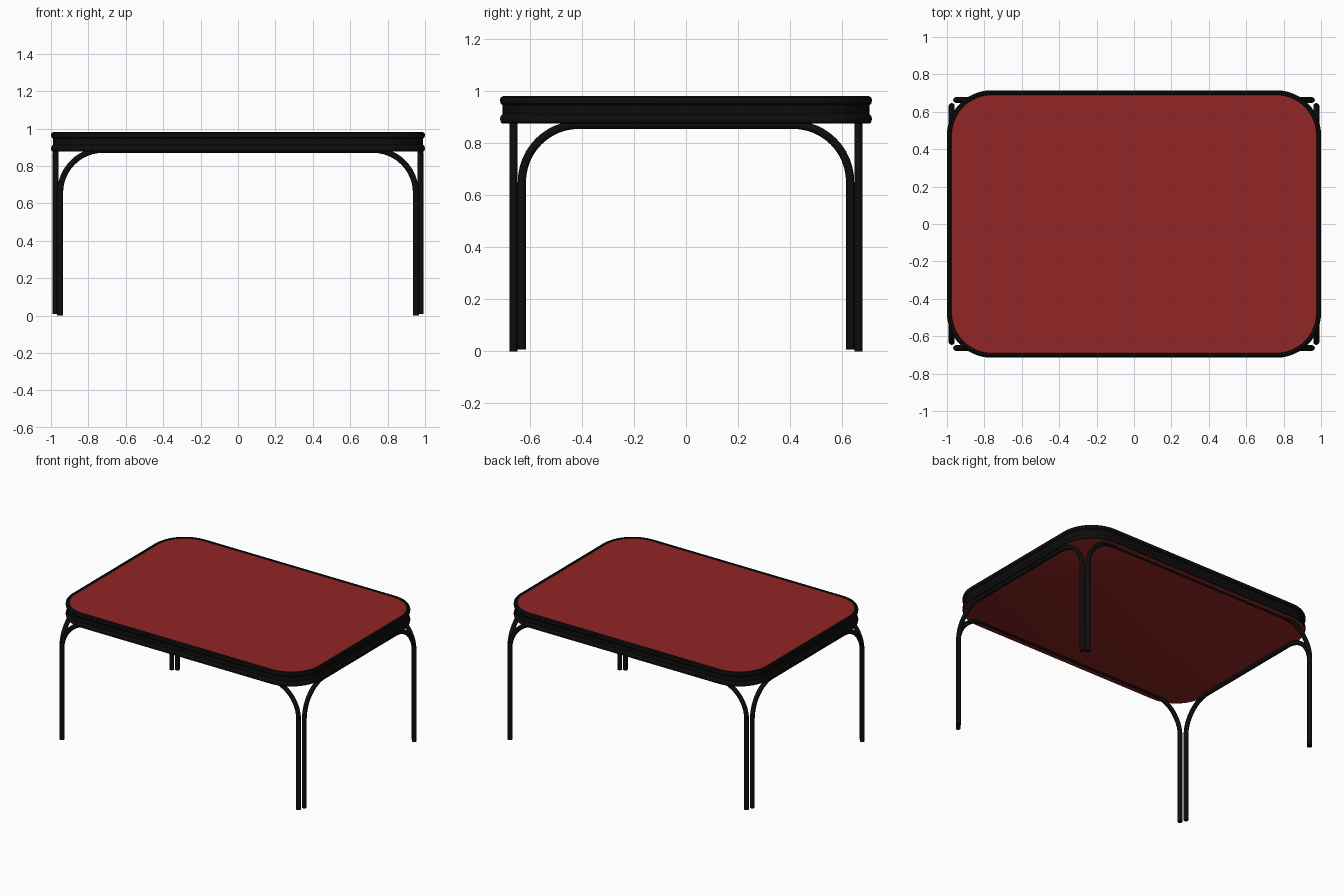
import bpy
import bmesh
from math import cos, sin, pi, radians

cube = bpy.data.objects.get("Cube")
if cube:
    bpy.data.objects.remove(cube, do_unlink=True)


def make_material(name, rgb):
    mat = bpy.data.materials.new(name)
    mat.use_nodes = True
    color = (*rgb, 1.0)
    mat.diffuse_color = color
    mat.node_tree.nodes["Principled BSDF"].inputs["Base Color"].default_value = color
    return mat


black = make_material("black metal", (0.004, 0.004, 0.004))
red = make_material("dark red panel", (0.29, 0.018, 0.018))


def smooth(obj):
    bpy.ops.object.select_all(action="DESELECT")
    obj.select_set(True)
    bpy.context.view_layer.objects.active = obj
    bpy.ops.object.shade_smooth_by_angle(angle=radians(40))


def rounded_rectangle(half_x, half_y, radius, steps=14):
    points = []
    for quarter, (sx, sy) in enumerate([(1, 1), (-1, 1), (-1, -1), (1, -1)]):
        for i in range(steps + 1):
            a = (quarter + i / steps) * pi / 2
            points.append((sx * (half_x - radius) + radius * cos(a),
                           sy * (half_y - radius) + radius * sin(a)))
    return points


# Tabletop: rim profile (inset, height) with two rounded lips and a recessed band
RIM = [(0.025, 0.975), (0.022, 0.979), (0.012, 0.981), (0.003, 0.976),
       (0, 0.966), (0.002, 0.953), (0.01, 0.946), (0.01, 0.912),
       (0.003, 0.905), (0, 0.892), (0.004, 0.879), (0.01, 0.876)]


def make_tabletop():
    bm = bmesh.new()
    rings = []
    for inset, z in RIM:
        outline = rounded_rectangle(1 - inset, 0.715 - inset, 0.24 - inset)
        rings.append([bm.verts.new((x, y, z)) for x, y in outline])
    for upper, lower in zip(rings, rings[1:]):
        for i in range(len(upper)):
            j = (i + 1) % len(upper)
            bm.faces.new((upper[i], lower[i], lower[j], upper[j]))
    # Red panels close the top and the underside
    for cap in (rings[0], rings[-1][::-1]):
        bm.faces.new(cap).material_index = 1
    bmesh.ops.recalc_face_normals(bm, faces=bm.faces)
    mesh = bpy.data.meshes.new("tabletop")
    bm.to_mesh(mesh)
    bm.free()
    mesh.materials.append(black)
    mesh.materials.append(red)
    obj = bpy.data.objects.new("tabletop", mesh)
    bpy.context.collection.objects.link(obj)
    smooth(obj)


# Leg frame: one bent tube forming two legs and the rail between them
def make_leg_frame(name, half, top, bottom, bend, place):
    arc = [pi / 2 * i / 12 for i in range(13)]
    side = [(half, bottom)] + [(half - bend + bend * cos(a), top - bend + bend * sin(a))
                               for a in arc]
    path = side + [(-u, z) for u, z in reversed(side)]
    curve = bpy.data.curves.new(name, "CURVE")
    curve.dimensions = "3D"
    curve.bevel_depth = 0.0158
    curve.bevel_resolution = 4
    curve.use_fill_caps = True
    spline = curve.splines.new("POLY")
    spline.points.add(len(path) - 1)
    for point, (u, z) in zip(spline.points, path):
        point.co = (*place(u), z, 1)
    curve.materials.append(black)
    obj = bpy.data.objects.new(name, curve)
    bpy.context.collection.objects.link(obj)
    bpy.ops.object.select_all(action="DESELECT")
    obj.select_set(True)
    bpy.context.view_layer.objects.active = obj
    bpy.ops.object.convert(target="MESH")
    smooth(bpy.context.view_layer.objects.active)


make_tabletop()
for name, s in (("front", -1), ("back", 1)):
    make_leg_frame(name + "_leg_frame", 0.951, 0.886, 0, 0.23, lambda u: (u, s * 0.663))
for name, s in (("right", -1), ("left", 1)):
    make_leg_frame(name + "_leg_frame", 0.631, 0.871, 0.007, 0.22, lambda u: (s * 0.975, u))
